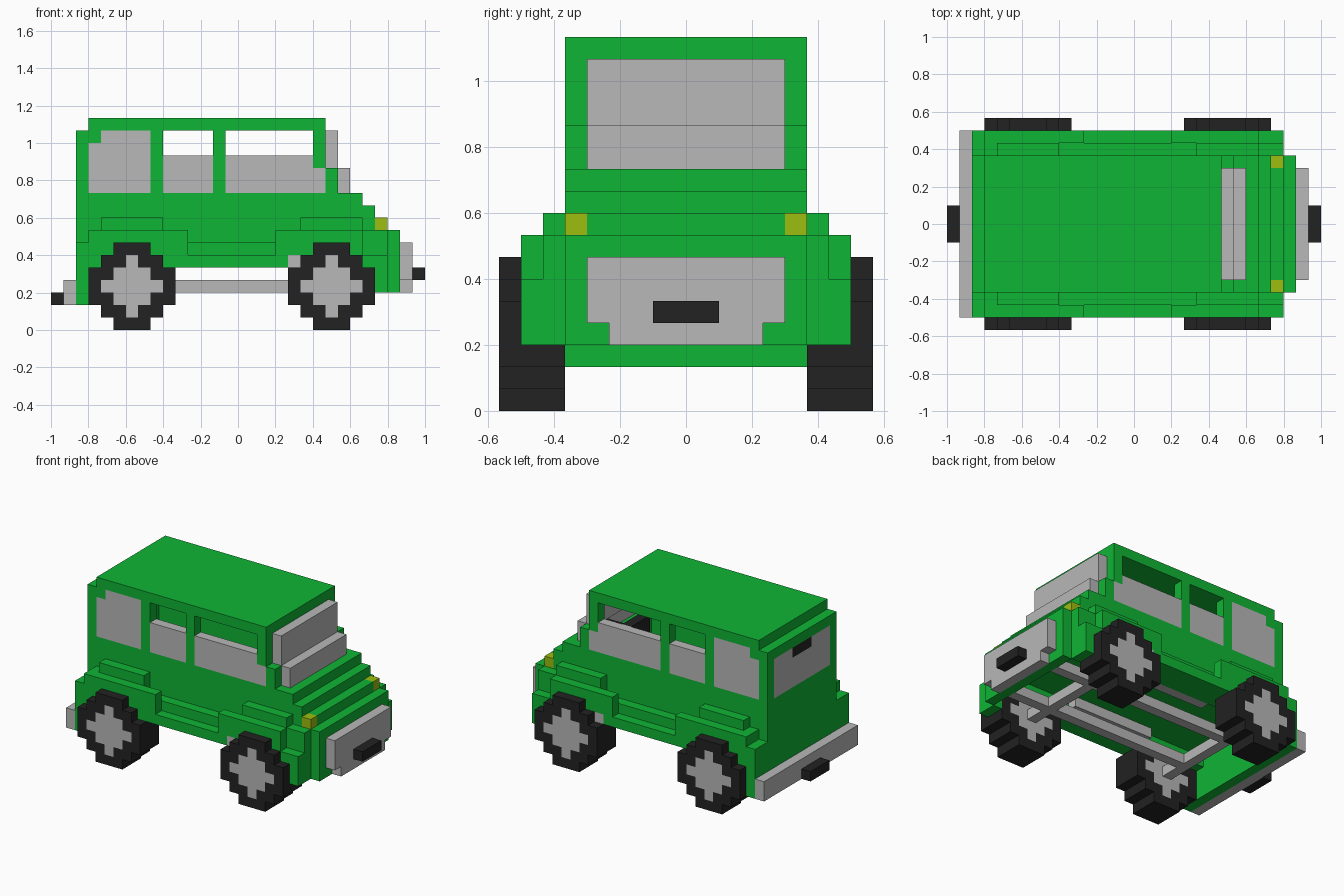
import bpy, bmesh

if "Cube" in bpy.data.objects:
    bpy.data.objects.remove(bpy.data.objects["Cube"], do_unlink=True)

U = 1 / 15  # size of one block


def material(name, rgb):
    m = bpy.data.materials.new(name)
    m.use_nodes = True
    m.diffuse_color = (*rgb, 1)
    bsdf = m.node_tree.nodes["Principled BSDF"]
    bsdf.inputs["Base Color"].default_value = (*rgb, 1)
    bsdf.inputs["Roughness"].default_value = 0.8
    return m


GREEN = material("green_paint", (0.005, 0.46, 0.036))
GRAY = material("light_gray", (0.479, 0.479, 0.479))
BLACK = material("black_rubber", (0.016, 0.016, 0.016))
YELLOW = material("yellow_lamp", (0.34, 0.51, 0.005))


def blocks(name, mat, boxes, mirror=False):
    """Boxes (x0, x1, y0, y1, z0, z1) in block units, optionally mirrored across y."""
    bm = bmesh.new()
    todo = list(boxes)
    if mirror:
        todo += [(a, b, -d, -c, e, f) for a, b, c, d, e, f in boxes]
    for x0, x1, y0, y1, z0, z1 in todo:
        for v in bmesh.ops.create_cube(bm, size=1)["verts"]:
            v.co = ((x1 if v.co.x > 0 else x0) * U,
                    (y1 if v.co.y > 0 else y0) * U,
                    (z1 if v.co.z > 0 else z0) * U)
    me = bpy.data.meshes.new(name)
    bm.to_mesh(me)
    bm.free()
    me.materials.append(mat)
    ob = bpy.data.objects.new(name, me)
    bpy.context.collection.objects.link(ob)
    return ob


def wide(x0, x1, half, z0, z1):
    return (x0, x1, -half, half, z0, z1)


# Cabin shell: roof, floor, rear wall
blocks("roof", GREEN, [wide(-12, 7, 5.5, 16, 17)])
blocks("floor", GREEN, [wide(-12, 12, 4.5, 6, 7)])
blocks("rear_wall", GREEN, [
    wide(-13, -12, 7.5, 2, 7), wide(-13, -12, 5.5, 7, 11), wide(-13, -12, 5.5, 15, 16),
    (-13, -12, 4.5, 5.5, 11, 15), (-13, -12, -5.5, -4.5, 11, 15)])
blocks("rear_window", GRAY, [
    wide(-13, -12, 4.5, 11, 14), (-13, -12, 1.5, 4.5, 14, 15), (-13, -12, -4.5, -1.5, 14, 15)])
blocks("rear_window_slot", BLACK, [wide(-13, -12, 1.5, 14, 15)])

# Side walls with pillars and windows
wall = [(-12, 12, 5, 8), (-12, 11, 8, 10), (-12, 10, 10, 11),
        (-12, -11, 15, 16), (-7, -6, 11, 16), (-2, -1, 11, 16),
        (6, 7, 13, 16), (7, 8, 11, 13)]
blocks("side_walls", GREEN, [(a, b, 4.5, 5.5, c, d) for a, b, c, d in wall], True)
panes = [(-12, -7, 11, 15), (-11, -7, 15, 16), (-6, -2, 11, 14), (-1, 7, 11, 13), (-1, 6, 13, 14)]
blocks("side_windows", GRAY, [(a, b, 4.5, 5.5, c, d) for a, b, c, d in panes], True)

# Windscreen, stepped hood and nose
blocks("windscreen", GRAY, [wide(7, 8, 4.5, 13, 16), wide(8, 9, 4.5, 11, 13)])
blocks("hood", GREEN, [wide(7, 12, 4.5, 8, 9), wide(7, 11, 4.5, 9, 10), wide(7, 10, 4.5, 10, 11)])
blocks("nose", GREEN, [wide(12, 13, 5.5, 3, 8)])
blocks("headlights", YELLOW, [(11, 12, 4.5, 5.5, 8, 9)], True)
blocks("grille", GRAY, [wide(13, 14, 3.5, 3, 4), wide(13, 14, 4.5, 4, 7)])
blocks("front_plate", BLACK, [wide(14, 15, 1.5, 4, 5)])

# Stepped fenders: inner and outer layers (x0, x1, bottom, top)
inner = [(-12, -11, 5, 8), (-11, -6, 5, 9), (-6, 4, 5, 7), (4, 5, 6, 7),
         (5, 10, 5, 9), (10, 11, 5, 8), (11, 12, 3, 8)]
outer = [(-12, -4, 5, 8), (-4, 3, 5, 6), (3, 4, 5, 8), (4, 5, 6, 8),
         (5, 10, 5, 8), (10, 11, 5, 6), (11, 12, 3, 6)]
blocks("inner_fenders", GREEN, [(a, b, 5.5, 6.5, c, d) for a, b, c, d in inner], True)
blocks("outer_fenders", GREEN, [(a, b, 6.5, 7.5, c, d) for a, b, c, d in outer], True)
blocks("arch_brackets", GRAY, [(4, 5, 5.5, 7.5, 5, 6)], True)

# Rear bumper
blocks("rear_bumper", GRAY, [wide(-14, -13, 7.5, 2, 4)])
blocks("rear_plate", BLACK, [wide(-15, -14, 1.5, 2, 3)])

# Chassis
blocks("frame_rails", GRAY, [(-9, 12, 2.5, 3.5, 3, 4)], True)
blocks("sills", GRAY, [(-5, 4, 3.5, 4.5, 5, 6)], True)
blocks("axles", GRAY, [wide(-9, -8, 5.5, 3, 4), wide(7, 8, 5.5, 3, 4)])

# Steering wheel
blocks("steering_wheel", BLACK, [(3, 4, 1.5, 4.5, 12, 14), (4, 7, 2.5, 3.5, 12, 13)])

# Wheels: stepped tyre ring around a diamond hub, row by row
TYRE = [1.5, 2.5, 3.5, 3.5, 3.5, 2.5, 1.5]
HUB = [0, 0.5, 1.5, 2.5, 1.5, 0.5, 0]
for end, cx in (("front", 7.5), ("rear", -8.5)):
    tyre, hub = [], []
    for z, (t, h) in enumerate(zip(TYRE, HUB)):
        if h:
            hub.append((cx - h, cx + h, 5.5, 8.5, z, z + 1))
            tyre.append((cx - t, cx - h, 5.5, 8.5, z, z + 1))
            tyre.append((cx + h, cx + t, 5.5, 8.5, z, z + 1))
        else:
            tyre.append((cx - t, cx + t, 5.5, 8.5, z, z + 1))
    blocks(end + "_tyres", BLACK, tyre, True)
    blocks(end + "_hubs", GRAY, hub, True)
